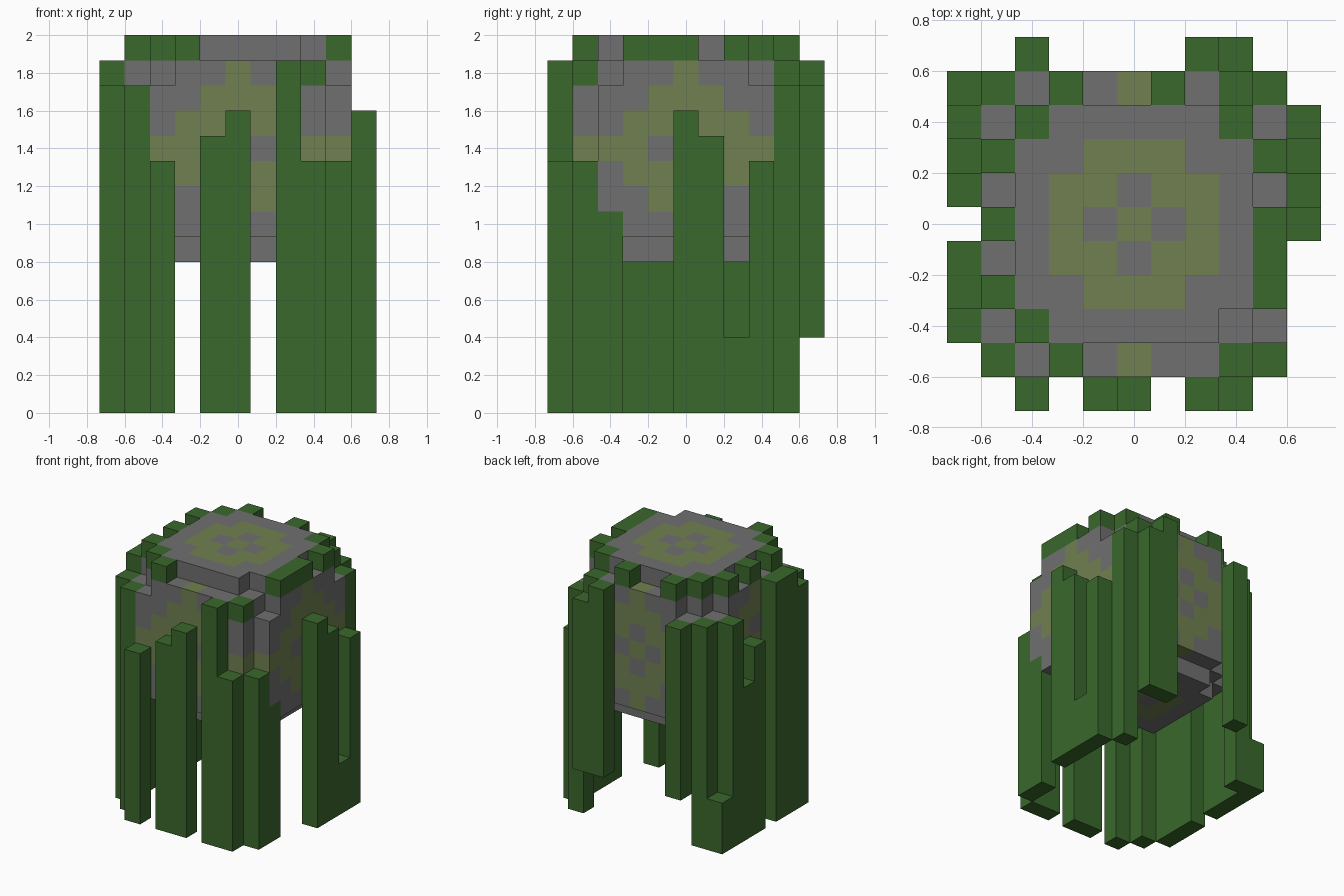
import bpy, bmesh
from itertools import product
from mathutils import Vector

old = bpy.data.objects.get("Cube")
if old:
    bpy.data.objects.remove(old, do_unlink=True)

U = 2 / 15              # edge of one block
MID = Vector((5, 5, 10))  # block at the middle of the bulb


def material(name, colour):
    m = bpy.data.materials.new(name)
    m.use_nodes = True
    m.diffuse_color = (*colour, 1)
    m.node_tree.nodes["Principled BSDF"].inputs["Base Color"].default_value = (*colour, 1)
    return m


GREY = material("stone_grey", (0.162, 0.162, 0.162))
OLIVE = material("olive", (0.162, 0.216, 0.08))
GREEN = material("vine_green", (0.042, 0.138, 0.025))


def finish(name, bm, mats):
    bmesh.ops.remove_doubles(bm, verts=bm.verts, dist=0.0001)
    mesh = bpy.data.meshes.new(name)
    bm.to_mesh(mesh)
    bm.free()
    for m in mats:
        mesh.materials.append(m)
    obj = bpy.data.objects.new(name, mesh)
    bpy.context.collection.objects.link(obj)
    return obj


# Rounded block bulb: a cube with stepped edges and notched corners
def in_bulb(d):
    a, b, c = sorted(abs(v) for v in d)
    return c <= 3 or (c == 4 and b <= 3 and a + b < 6)


def is_olive(d):
    # ringed diamond on each face, with pointed tips on the upright faces
    size = [abs(v) for v in d]
    if max(size) < 4:
        return False
    axis = size.index(4)
    a, b = [s for n, s in enumerate(size) if n != axis]
    if axis == 2 and max(a, b) == 3:
        return False
    return a + b <= 3 and a + b != 1


def build_bulb():
    bm = bmesh.new()
    for d in product(range(-4, 5), repeat=3):
        if not in_bulb(d):
            continue
        centre = (Vector(d) + MID + Vector((-5, -5, 0.5))) * U
        for axis, sign in product(range(3), (-1, 1)):
            out = Vector((0, 0, 0))
            out[axis] = sign
            if in_bulb([int(v) for v in Vector(d) + out]):
                continue
            p, q = Vector((0, 0, 0)), Vector((0, 0, 0))
            p[(axis + 1) % 3] = 1
            q[(axis + 2) % 3] = sign
            corners = (-p - q, p - q, p + q, q - p)
            face = bm.faces.new([bm.verts.new(centre + (out + c) * U / 2) for c in corners])
            face.material_index = int(is_olive(d))
    finish("bulb", bm, [GREY, OLIVE])


# Vines: each box fills columns i and j from layer low up to layer top
def build_boxes(name, boxes):
    bm = bmesh.new()
    for i, j, low, top in boxes:
        made = bmesh.ops.create_cube(bm, size=U)
        bmesh.ops.scale(bm, verts=made["verts"], vec=(1, 1, top - low))
        shift = Vector((i - 5, j - 5, (low + top) / 2)) * U
        bmesh.ops.translate(bm, verts=made["verts"], vec=shift)
    # weld only within boxes by leaving doubles apart
    mesh = bpy.data.meshes.new(name)
    bm.to_mesh(mesh)
    bm.free()
    mesh.materials.append(GREEN)
    bpy.context.collection.objects.link(bpy.data.objects.new(name, mesh))


build_bulb()

build_boxes("front_vines", [(2, 0, 0, 10), (4, 0, 0, 11), (5, 0, 0, 12),
                            (7, 0, 0, 14), (8, 0, 0, 10)])
build_boxes("front_corner_vines", [(1, 1, 0, 13), (9, 1, 0, 10), (9, 2, 0, 8)])
build_boxes("left_vines", [(10, 5, 0, 12), (10, 6, 0, 11), (10, 7, 0, 3), (10, 8, 0, 10)])
build_boxes("right_vines", [(0, 2, 0, 13), (0, 3, 0, 14), (0, 4, 0, 14), (0, 6, 0, 11),
                            (0, 7, 0, 9), (0, 8, 0, 13), (0, 9, 0, 3)])
build_boxes("back_vines", [(2, 10, 3, 13), (7, 10, 3, 14), (8, 10, 3, 13)])
build_boxes("back_corner_vines", [(1, 9, 0, 13), (9, 9, 0, 13)])

# Single leaf blocks around the rim of the crown
RIM = [(1, 3), (1, 5), (1, 7), (2, 2), (2, 8), (3, 1), (3, 9), (6, 9),
       (8, 8), (9, 3), (9, 4), (9, 5), (9, 7)]
build_boxes("crown_leaves", [(i, j, 14, 15) for i, j in RIM])
build_boxes("shoulder_leaves", [(8, j, 13, 14) for j in (1, 9)])
